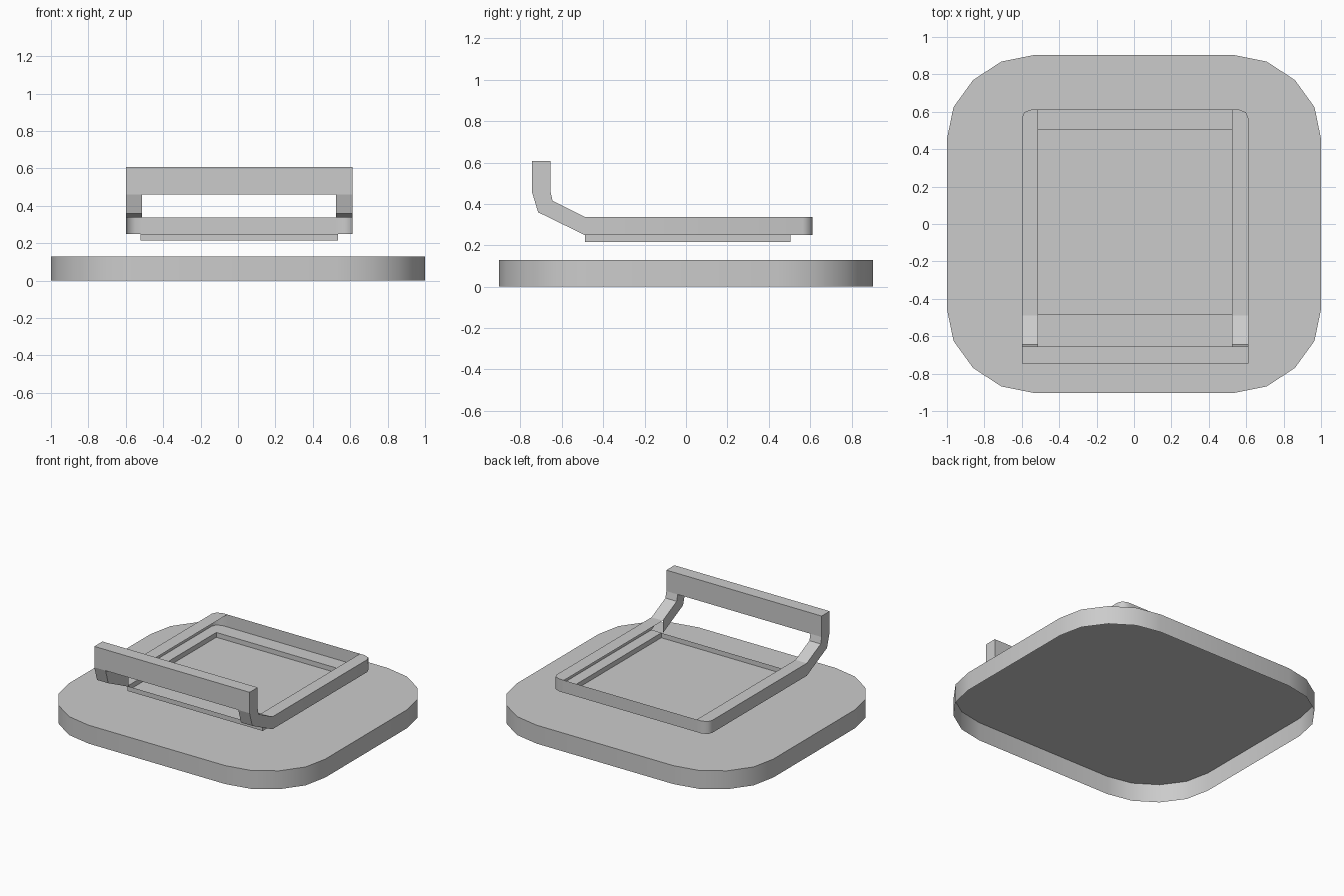
import bpy, bmesh, math

if "Cube" in bpy.data.objects:
    bpy.data.objects.remove(bpy.data.objects["Cube"])

CX = 0.006  # the frame sits a hair right of centre


def make(name, bm, x=0.0, mirror=False):
    bmesh.ops.remove_doubles(bm, verts=bm.verts, dist=0.0005)
    bmesh.ops.recalc_face_normals(bm, faces=bm.faces)
    me = bpy.data.meshes.new(name)
    bm.to_mesh(me)
    bm.free()
    ob = bpy.data.objects.new(name, me)
    bpy.context.collection.objects.link(ob)
    ob.location.x = x
    bpy.context.view_layer.objects.active = ob
    ob.select_set(True)
    bpy.ops.object.shade_smooth_by_angle(angle=math.radians(50))
    ob.select_set(False)
    if mirror:
        ob.modifiers.new("Mirror", 'MIRROR').use_axis[0] = True
    return ob


def face(bm, pts):
    return bm.faces.new([bm.verts.new(p) for p in pts])


def box(x0, x1, y0, y1, z0, z1):
    bm = bmesh.new()
    bmesh.ops.create_cube(bm, size=1)
    for v in bm.verts:
        v.co = (x1 if v.co.x > 0 else x0, y1 if v.co.y > 0 else y0, z1 if v.co.z > 0 else z0)
    return bm


# Base slab with rounded corners, open underneath
q = [(1, 0.455), (0.965, 0.625), (0.86, 0.77), (0.71, 0.868), (0.535, 0.903)]
outline = (q + [(-x, y) for x, y in q[::-1]] + [(-x, -y) for x, y in q]
           + [(x, -y) for x, y in q[::-1]])
bm = bmesh.new()
face(bm, [(x, y, 0.13) for x, y in outline])
for a, b in zip(outline, outline[1:] + outline[:1]):
    face(bm, [(*a, 0), (*b, 0), (*b, 0.13), (*a, 0.13)])
make("base", bm)

# U-shaped frame: tops on the side rails only, outer wall and lower ledge
corner = [(0.606, -0.49), (0.606, 0.565), (0.593, 0.597), (0.555, 0.612), (0.518, 0.612)]
outer = corner + [(0, 0.612)]
bm = bmesh.new()
face(bm, [(x, y, 0.338) for x, y in corner + [(0.518, -0.49)]])
face(bm, [(x, y, 0.25) for x, y in outer + [(0, 0.504), (0.528, 0.504), (0.528, -0.49)]])
for a, b in zip(outer, outer[1:]):
    face(bm, [(*a, 0.25), (*b, 0.25), (*b, 0.338), (*a, 0.338)])
make("frame", bm, CX, True)

# Shallow open-topped tray under the frame
bm = box(-0.528, 0.528, -0.487, 0.504, 0.216, 0.25)
bm.normal_update()
bmesh.ops.delete(bm, geom=[f for f in bm.faces if f.normal.z > 0.5], context='FACES')
make("tray", bm, CX)

# Bent handle arms, open beneath the sloped part
prof = [(-0.49, 0.25), (-0.715, 0.36), (-0.745, 0.46),
        (-0.655, 0.46), (-0.645, 0.415), (-0.49, 0.338)]
bm = bmesh.new()
for x in (0.518, 0.606):
    face(bm, [(x, y, z) for y, z in prof])
for i in (1, 3, 4):
    a, b = prof[i], prof[i + 1]
    face(bm, [(0.518, *a), (0.518, *b), (0.606, *b), (0.606, *a)])
make("handle_arms", bm, CX, True)

# Handle bar
make("handle_bar", box(-0.606, 0.606, -0.745, -0.655, 0.46, 0.608), CX)
